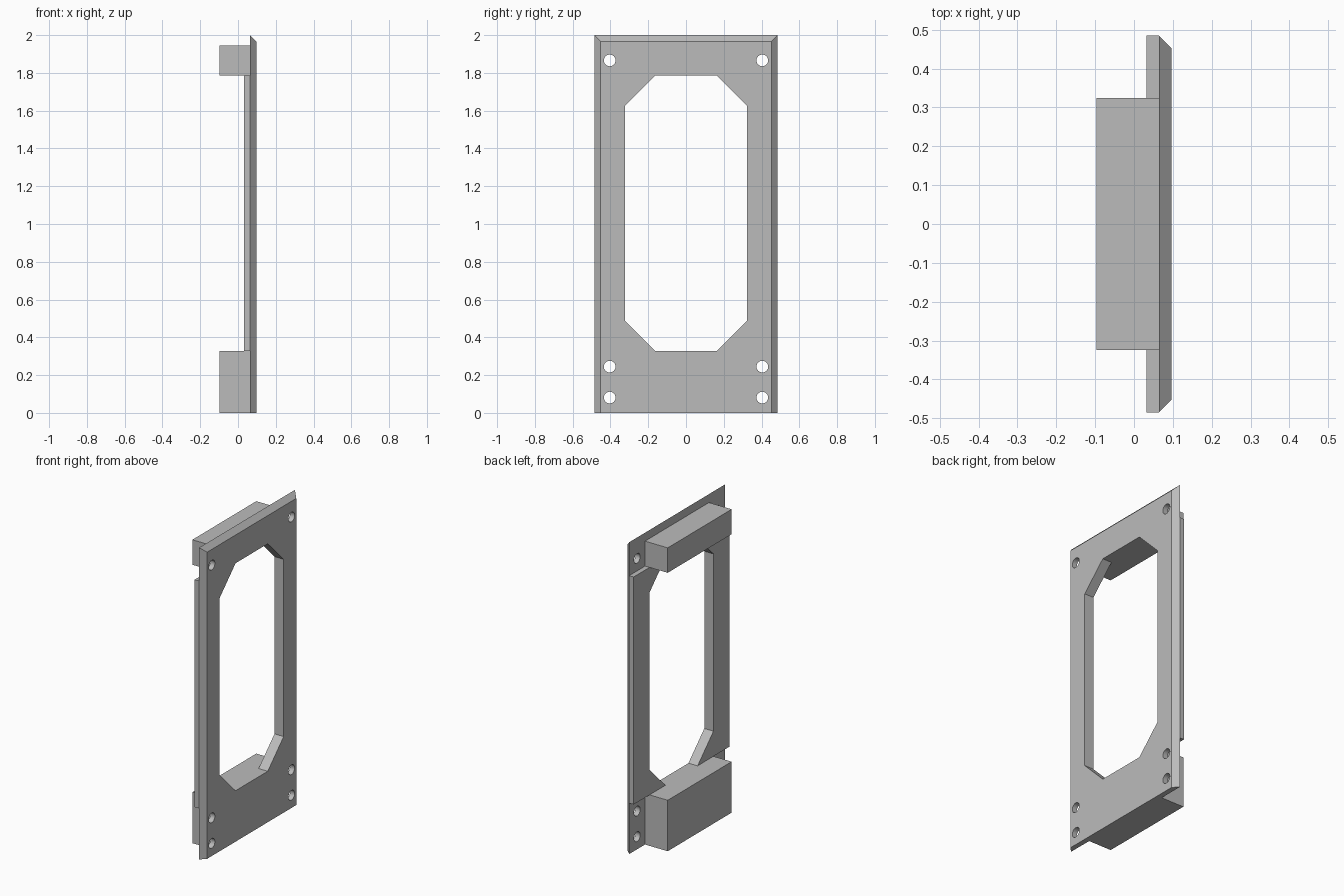
import bpy
import bmesh
from math import cos, sin, tau

cube = bpy.data.objects.get("Cube")
if cube:
    bpy.data.objects.remove(cube, do_unlink=True)

# One plain grey for everything
grey = bpy.data.materials.new("plain grey")
grey.use_nodes = True
COLOUR = (0.5, 0.5, 0.5, 1)
grey.diffuse_color = COLOUR
grey.node_tree.nodes["Principled BSDF"].inputs["Base Color"].default_value = COLOUR

# Layer positions through the thickness
X_BLOCK, X_LAYER, X_BACK, X_FRONT = -0.097, 0.032, 0.064, 0.097
HALF_W, HEIGHT, CHAMFER = 0.485, 2.0, 0.033
OPEN_W, OPEN_LOW, OPEN_HIGH, CORNER = 0.324, 0.327, 1.786, 0.161


def prism(name, back, front, x0, x1):
    """Solid between two matching (y, z) outlines at x0 and x1."""
    bm = bmesh.new()
    a = [bm.verts.new((x0, y, z)) for y, z in back]
    b = [bm.verts.new((x1, y, z)) for y, z in front]
    bm.faces.new(a)
    bm.faces.new(b)
    for i in range(len(a)):
        j = (i + 1) % len(a)
        bm.faces.new((a[i], a[j], b[j], b[i]))
    bmesh.ops.recalc_face_normals(bm, faces=bm.faces)
    mesh = bpy.data.meshes.new(name)
    bm.to_mesh(mesh)
    bm.free()
    mesh.materials.append(grey)
    obj = bpy.data.objects.new(name, mesh)
    bpy.context.collection.objects.link(obj)
    return obj


def rect(half, low, high):
    return [(-half, low), (half, low), (half, high), (-half, high)]


def cut(target, outline):
    """Cut an outline straight through the target."""
    cutter = prism("cutter", outline, outline, -0.5, 0.5)
    cutter.hide_render = True
    mod = target.modifiers.new("cut", "BOOLEAN")
    mod.operation, mod.solver, mod.object = "DIFFERENCE", "EXACT", cutter
    bpy.context.view_layer.objects.active = target
    bpy.ops.object.modifier_apply(modifier=mod.name)
    bpy.data.objects.remove(cutter, do_unlink=True)


# Face plate, chamfered on the sides and top
plate = prism("face_plate", rect(HALF_W, 0, HEIGHT),
              rect(HALF_W - CHAMFER, 0, HEIGHT - CHAMFER), X_BACK, X_FRONT)

# Right half of the clipped-corner opening, bottom to top
side = [(OPEN_W - CORNER, OPEN_LOW), (OPEN_W, OPEN_LOW + CORNER),
        (OPEN_W, OPEN_HIGH - CORNER), (OPEN_W - CORNER, OPEN_HIGH)]
cut(plate, side + [(-y, z) for y, z in reversed(side)])

# Screw holes
for sign in (-1, 1):
    for z in (0.081, 0.245, 1.866):
        cut(plate, [(sign * 0.404 + 0.031 * cos(tau * i / 32), z + 0.031 * sin(tau * i / 32))
                    for i in range(32)])

# Side rails behind the plate
for sign, label in ((-1, "front"), (1, "back")):
    outline = [(sign * y, z) for y, z in side + [(HALF_W, OPEN_HIGH), (HALF_W, OPEN_LOW)]]
    prism(label + "_side_rail", outline, outline, X_LAYER, X_BACK)

# Blocks behind the plate, above and below the opening
for name, low, high in (("lower_block", 0, OPEN_LOW), ("upper_block", OPEN_HIGH, 1.946)):
    outline = rect(OPEN_W, low, high)
    prism(name, outline, outline, X_BLOCK, X_BACK)
